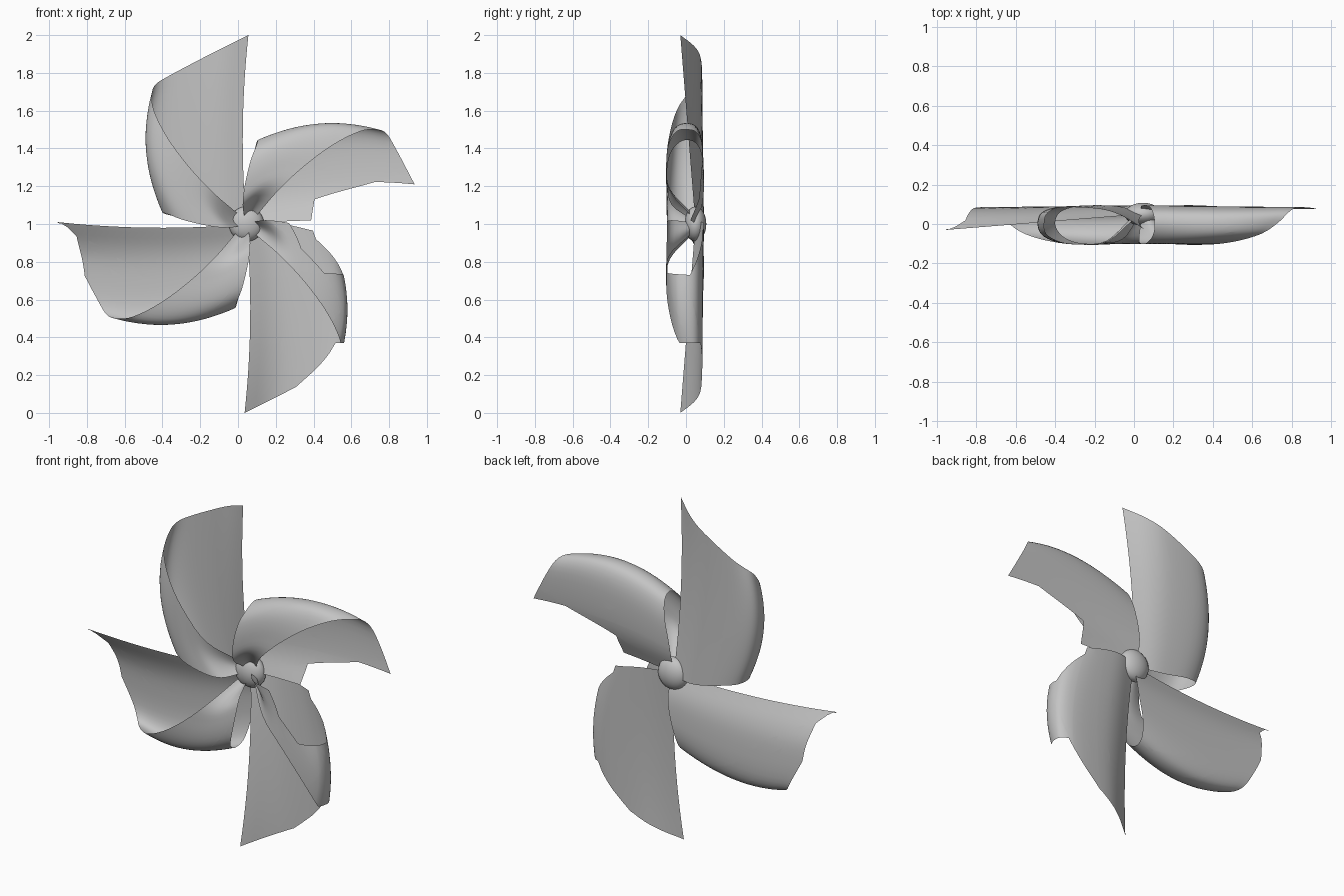
import bpy, bmesh, math
from mathutils import Vector

cube = bpy.data.objects.get("Cube")
if cube:
    bpy.data.objects.remove(cube, do_unlink=True)

grey = bpy.data.materials.new("plain grey")
grey.use_nodes = True
grey.diffuse_color = (0.55, 0.55, 0.55, 1)
grey.node_tree.nodes["Principled BSDF"].inputs["Base Color"].default_value = grey.diffuse_color

HUB = Vector((0.045, 0.05, 1.0))

# Curl cross-sections (sideways, outward, depth) at the inner and outer rims,
# running from the straight back edge round the roll to the front corner
INNER = [(0, 0, .05), (.1, -.01, .085), (.2, 0, .095), (.33, .03, .09),
         (.42, .05, .06), (.445, .06, 0), (.41, .05, -.06), (.33, .02, -.095),
         (.2, -.01, -.1), (.1, -.02, -.075), (.03, -.01, .02)]
OUTER = [(-.01, 1, -.03), (.1, .945, .04), (.21, .89, .075), (.4, .79, .085),
         (.48, .74, .06), (.5, .69, .01), (.49, .6, -.05), (.42, .46, -.09),
         (.31, .31, -.105), (.18, .17, -.09), (.04, .05, .03)]
LAST = len(INNER) - 1
STEPS, ROWS = 4, 16


def along(points, t):
    """Smooth curve through the section points."""
    i = min(int(max(t, 0)), LAST - 1)
    f = t - i
    b, c = Vector(points[i]), Vector(points[i + 1])
    a = Vector(points[i - 1]) if i > 0 else 2 * b - c
    d = Vector(points[i + 2]) if i + 2 <= LAST else 2 * c - b
    return b + 0.5 * f * (c - a + f * (2 * a - 5 * b + 4 * c - d
                                       + f * (3 * (b - c) + d - a)))


def roll(t, out):
    """Point on the curled sheet, from section position and outward distance."""
    lo, hi = along(INNER, t), along(OUTER, t)
    r = (out - lo.y) / (hi.y - lo.y)
    p = lo.lerp(hi, r)
    p.x += 4 * r * (1 - r) * (0.025 + 0.07 * p.x)
    return p


def tear(bm, region):
    """Cut a convex piece (counter-clockwise) out of the flat sheet."""
    edges = [(Vector((*p, 0)), Vector((*q, 0)))
             for p, q in zip(region, region[1:] + region[:1])]
    for p, q in edges:
        d = q - p
        bmesh.ops.bisect_plane(bm, geom=bm.verts[:] + bm.edges[:] + bm.faces[:],
                               dist=1e-5, plane_co=p, plane_no=(-d.y, d.x, 0))
    gone = []
    for face in bm.faces:
        c = face.calc_center_median()
        if all((q - p).cross(c - p).z > 0 for p, q in edges):
            gone.append(face)
    bmesh.ops.delete(bm, geom=gone, context='FACES')


def finish(obj):
    obj.data.materials.append(grey)
    bpy.ops.object.select_all(action='DESELECT')
    obj.select_set(True)
    bpy.context.view_layer.objects.active = obj
    bpy.ops.object.shade_smooth_by_angle(angle=math.radians(50))


def blade(name, quarter_turns, tears):
    bm = bmesh.new()
    grid = []
    for i in range(LAST * STEPS + 1):
        t = i / STEPS
        lo, hi = along(INNER, t).y, along(OUTER, t).y
        grid.append([bm.verts.new((t, lo + (hi - lo) * j / ROWS, 0))
                     for j in range(ROWS + 1)])
    for a, b in zip(grid, grid[1:]):
        for j in range(ROWS):
            bm.faces.new((a[j], b[j], b[j + 1], a[j + 1]))
    for region in tears:
        tear(bm, region)
    # Roll the flat sheet up and turn it about the hub
    for v in bm.verts:
        p = roll(v.co.x, v.co.y)
        x, z = -p.x, p.y
        for _ in range(quarter_turns):
            x, z = z, -x
        v.co = (HUB.x + x, p.z, HUB.z + z)
    mesh = bpy.data.meshes.new(name)
    bm.to_mesh(mesh)
    bm.free()
    obj = bpy.data.objects.new(name, mesh)
    bpy.context.collection.objects.link(obj)
    finish(obj)


# Whole blade pointing up
blade("top_blade", 0, [])
# Blade with its tip and straight edge torn away
blade("left_blade", 1, [[(-.1, .34), (1, .36), (1.9, .68), (2, .89), (2, 1.3), (-.1, 1.3)]])
# Blade with a trimmed rim and a hole through its roll
blade("bottom_blade", 2, [
    [(2.2, .88), (3, .72), (3.5, .63), (5.9, .63), (5.9, 1.2), (2.2, 1.2)],
    [(3.2, -.2), (7.5, -.2), (8, .13), (7.2, .26), (4.7, .27), (3.2, .08)]])
# Blade with a shallow nick beside the tip
blade("right_blade", 3, [[(.05, .98), (.2, .95), (.6, .9), (2.6, .85), (2.6, 1.2), (.05, 1.2)]])

# Flattened round hub
bpy.ops.mesh.primitive_uv_sphere_add(segments=24, ring_count=12, radius=0.093,
                                     location=HUB, rotation=(math.pi / 2, 0, 0))
hub = bpy.context.object
hub.name = "hub"
hub.scale = (1, 1, 0.62)
finish(hub)
